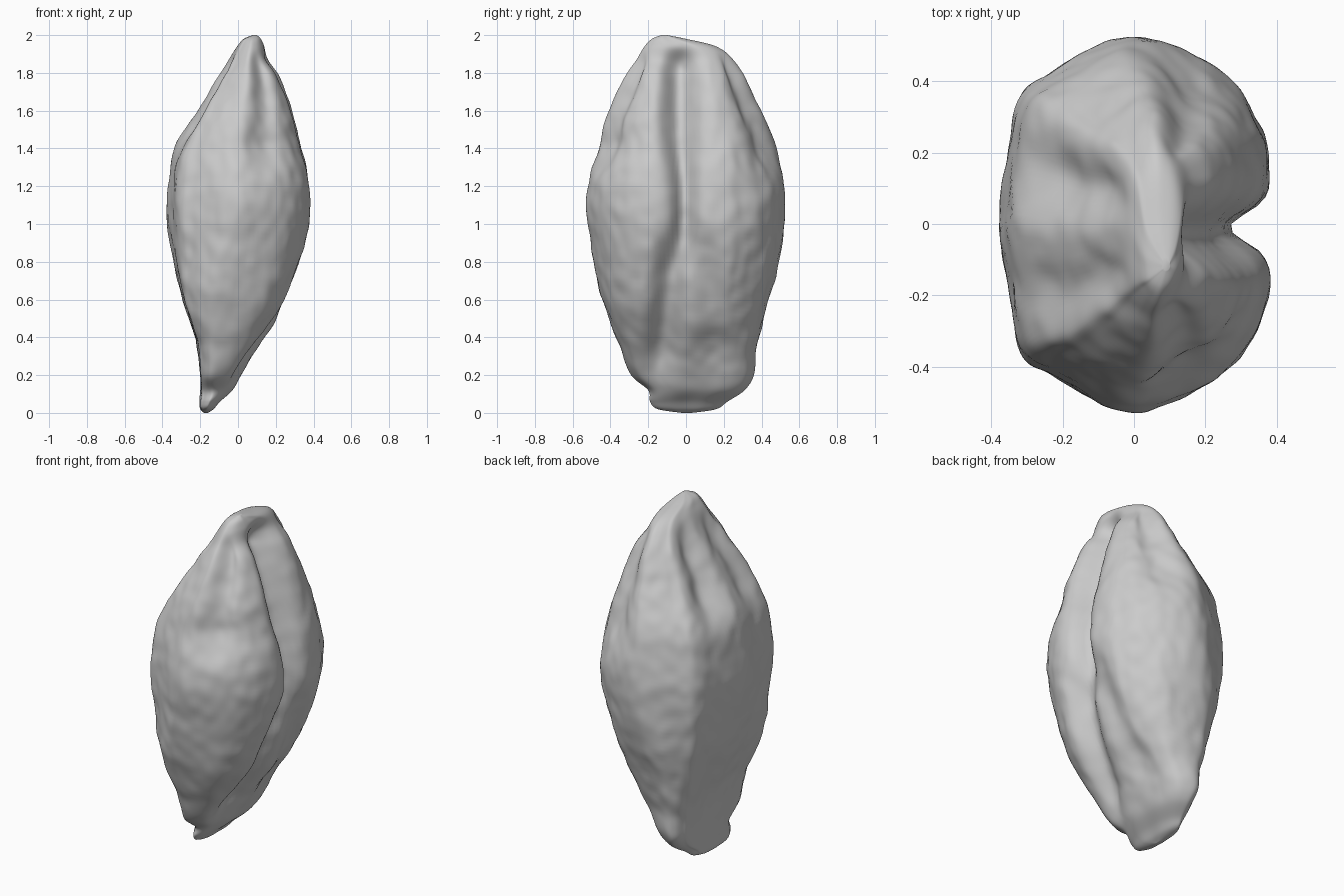
import bpy, bmesh, math
from mathutils import noise, Vector

cube = bpy.data.objects.get("Cube")
if cube:
    bpy.data.objects.remove(cube)

mat = bpy.data.materials.new("husk grey")
mat.use_nodes = True
mat.diffuse_color = (0.6, 0.6, 0.6, 1)
mat.node_tree.nodes["Principled BSDF"].inputs["Base Color"].default_value = (0.6, 0.6, 0.6, 1)

# Silhouette rows: height, x min, x max, y min, y max
ROWS = [
    (0, -.18, -.16, -.02, .03), (.02, -.2, -.13, -.15, .16), (.06, -.205, -.095, -.19, .22),
    (.12, -.2, -.03, -.2, .31), (.2, -.2, .02, -.29, .36), (.33, -.215, .1, -.345, .375),
    (.52, -.265, .225, -.42, .42), (.72, -.325, .305, -.475, .475), (.9, -.365, .355, -.505, .51),
    (1.08, -.38, .38, -.525, .525), (1.25, -.365, .365, -.51, .51), (1.42, -.335, .33, -.46, .475),
    (1.54, -.26, .3, -.435, .425), (1.66, -.19, .265, -.38, .365), (1.78, -.11, .22, -.325, .32),
    (1.87, -.05, .165, -.265, .255), (1.94, -.005, .14, -.22, .16), (1.98, .03, .12, -.18, .0),
    (2, .08, .1, -.13, -.1)]
# Half cross-section, from the flat belly side round to the furrow side
HALF = [(-1, 0), (-.93, .35), (-.83, .68), (-.62, .8), (-.33, .93), (0, 1), (.38, .92),
        (.68, .78), (.9, .58), (1.01, .36), (.98, 0)]
SECTION = HALF + [(u, -v) for u, v in HALF[-2:0:-1]]


def spline(points, t, closed=False):
    """Catmull-Rom through tuples; t is counted in points."""
    n, i = len(points), math.floor(t)
    f = t - i
    pick = lambda k: points[k % n] if closed else points[min(max(k, 0), n - 1)]
    out = []
    for a, b, c, d in zip(pick(i - 1), pick(i), pick(i + 1), pick(i + 2)):
        out.append(b + f * ((c - a) / 2 + f * (a - 2.5 * b + 2 * c - d / 2
                   + f * (1.5 * (b - c) + (d - a) / 2))))
    return out


def bump(v, centre, width):
    return math.exp(-((v - centre) / width) ** 2)


def ease(v, a, b):
    t = min(max((v - a) / (b - a), 0), 1)
    return t * t * (3 - 2 * t)


def sculpt(x, y, z, u, v):
    """Furrow, germ scar, flank creases and fine wrinkles."""
    front = ease(u, .1, .8)
    low = 1 - ease(z, .75, 1.05)
    ends = ease(z, .06, .4) * (1 - ease(z, 1.8, 1.96))
    # Furrow, open near the tip and pinched at the middle;
    # below that it drifts aside and leaves a central rib
    tip = ease(z, 1.15, 1.5)
    upper = .11 * bump(y, -.01 - .025 * tip, .055 + .025 * tip)
    drift = .12 * max(0, 1 - z)
    lower = .09 * bump(y, -.05 - drift, .08) + .04 * bump(y, .08 + drift, .08)
    x -= front * ends * (upper * (1 - low) + lower * low)
    # Hollow round the germ on the belly side near the tip
    scar = ease(z, 1.3, 1.55) * (1 - ease(z, 1.75, 1.93)) * ease(-u, .2, .9)
    x += scar * (.05 * bump(v, .3, .22) + .035 * bump(v, -.45, .22))
    # Creases down the flanks
    side = math.copysign(ease(abs(v), .3, .7), v)
    crease = ease(z, 1.2, 1.45) * (1 - ease(z, 1.78, 1.93))
    y -= .05 * side * crease * bump(u, .5 if v > 0 else .42, .25)
    p = Vector((x * 5, y * 5, z * 4))
    w = .01 * ends * noise.noise(p) + .006 * ends * noise.noise(p * 3)
    return x + w * u, y + w * v, z


bm = bmesh.new()
SEG, STEPS = 160, 8
rings = []
for r in range((len(ROWS) - 1) * STEPS + 1):
    z, x0, x1, y0, y1 = spline(ROWS, r / STEPS)
    # The lower half has squarer corners on the belly side
    square = .42 * (1 - ease(z, .4, 1.1)) * ease(z, .05, .2)
    ring = []
    for s in range(SEG):
        u, v = spline(SECTION, s * len(SECTION) / SEG, True)
        u -= square * max(0, 1 - u * u) * (1 - ease(u, -.2, .6))
        x = (x0 + x1) / 2 + u * (x1 - x0) / 2
        y = (y0 + y1) / 2 + v * (y1 - y0) / 2
        ring.append(bm.verts.new(sculpt(x, y, min(max(z, 0), 2), u, v)))
    rings.append(ring)
for a, b in zip(rings, rings[1:]):
    for s in range(SEG):
        k = (s + 1) % SEG
        bm.faces.new((a[s], a[k], b[k], b[s]))
bm.faces.new(rings[0])
bm.faces.new(rings[-1])
bmesh.ops.recalc_face_normals(bm, faces=bm.faces)
for f in bm.faces:
    f.smooth = True

mesh = bpy.data.meshes.new("seed_grain")
bm.to_mesh(mesh)
bm.free()
mesh.materials.append(mat)
grain = bpy.data.objects.new("seed_grain", mesh)
bpy.context.collection.objects.link(grain)
